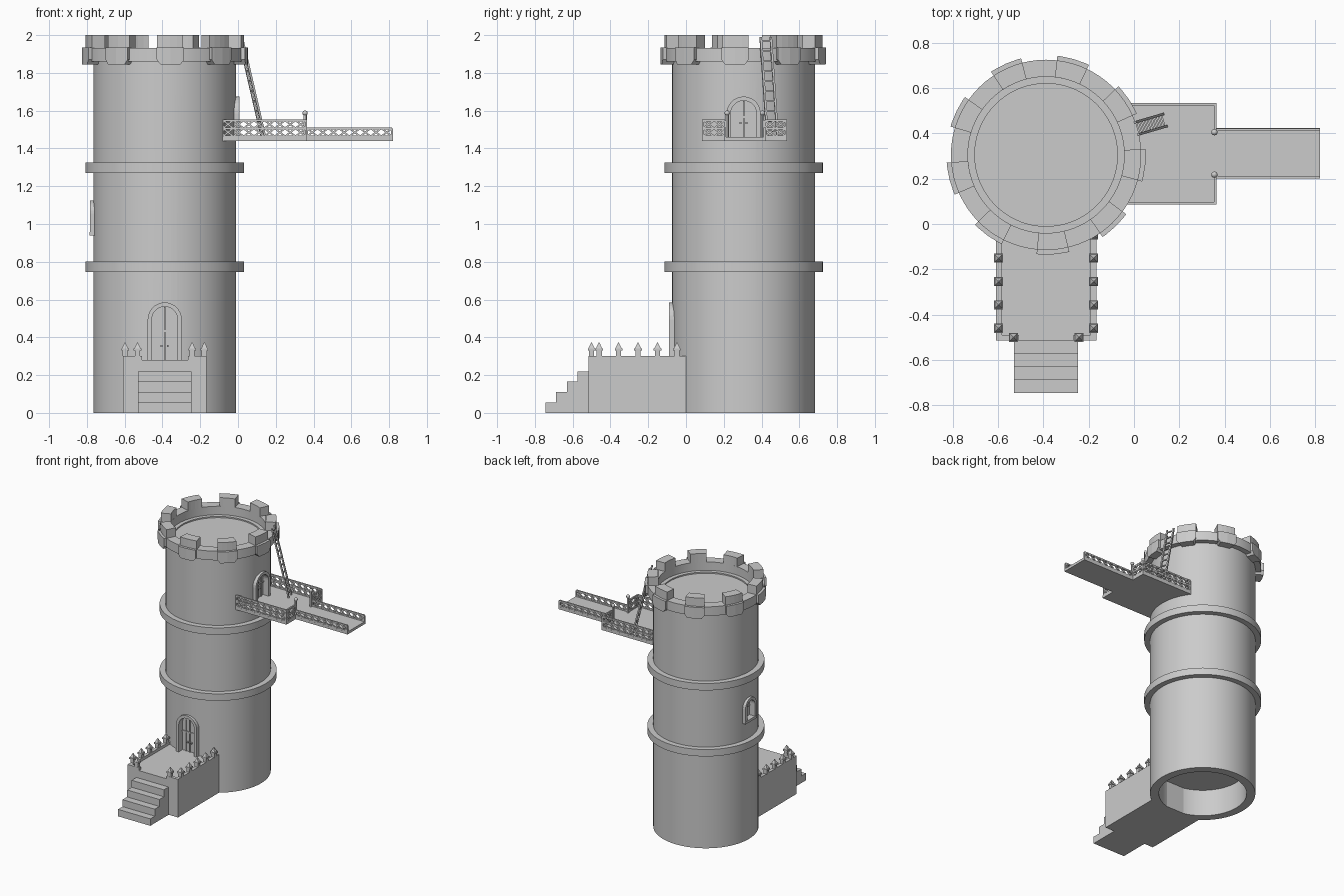
import bpy, bmesh, math
from mathutils import Vector, Matrix

cube = bpy.data.objects.get("Cube")
if cube:
    bpy.data.objects.remove(cube, do_unlink=True)

stone = bpy.data.materials.new("grey stone")
stone.use_nodes = True
GREY = (0.6, 0.6, 0.6, 1)
stone.diffuse_color = GREY
stone.node_tree.nodes["Principled BSDF"].inputs["Base Color"].default_value = GREY

AXIS = Matrix.Translation((-0.388, 0.305, 0))
R = 0.378


def finish(name, bm, matrix=Matrix.Identity(4), smooth=False):
    bmesh.ops.recalc_face_normals(bm, faces=bm.faces[:])
    mesh = bpy.data.meshes.new(name)
    bm.to_mesh(mesh)
    bm.free()
    mesh.materials.append(stone)
    obj = bpy.data.objects.new(name, mesh)
    obj.matrix_world = matrix
    bpy.context.collection.objects.link(obj)
    if smooth:
        bpy.ops.object.select_all(action='DESELECT')
        obj.select_set(True)
        bpy.context.view_layer.objects.active = obj
        bpy.ops.object.shade_smooth_by_angle(angle=math.radians(30))
    return obj


def add_box(bm, x0, x1, y0, y1, z0, z1):
    m = Matrix.Translation(((x0 + x1) / 2, (y0 + y1) / 2, (z0 + z1) / 2))
    bmesh.ops.create_cube(bm, size=1, matrix=m @ Matrix.Diagonal((x1 - x0, y1 - y0, z1 - z0, 1)))


def add_beam(bm, a, b, w):
    a, b = Vector(a), Vector(b)
    turn = (b - a).to_track_quat('Z', 'Y').to_matrix().to_4x4()
    m = Matrix.Translation((a + b) / 2) @ turn
    bmesh.ops.create_cube(bm, size=1, matrix=m @ Matrix.Diagonal((w, w, (b - a).length, 1)))


def box(name, *dims):
    bm = bmesh.new()
    add_box(bm, *dims)
    return finish(name, bm)


def lathe(name, profile, closed=True):
    """Turn a (radius, z) outline around the tower axis."""
    bm = bmesh.new()
    n = 72
    rings = [[bm.verts.new((r * math.cos(math.tau * i / n), r * math.sin(math.tau * i / n), z))
              for r, z in profile] for i in range(n)]
    m = len(profile)
    for i in range(n):
        a, b = rings[i], rings[(i + 1) % n]
        for j in range(m if closed else m - 1):
            k = (j + 1) % m
            bm.faces.new((a[j], b[j], b[k], a[k]))
    if not closed:
        bm.faces.new([r[0] for r in rings])
        bm.faces.new([r[-1] for r in rings])
    return finish(name, bm, AXIS, True)


def ring(name, r0, r1, z0, z1):
    return lathe(name, [(r0, z0), (r1, z0), (r1, z1), (r0, z1)])


def arc_block(name, mid, stations, r0, r1, z1):
    """Curved block; stations give (angle offset, bottom height) in degrees."""
    bm = bmesh.new()
    sections = []
    for off, z0 in stations:
        a = math.radians(mid + off)
        sections.append([bm.verts.new((r * math.cos(a), r * math.sin(a), z))
                         for r, z in ((r0, z0), (r1, z0), (r1, z1), (r0, z1))])
    for a, b in zip(sections, sections[1:]):
        for j in range(4):
            bm.faces.new((a[j], b[j], b[j - 3], a[j - 3]))
    bm.faces.new(sections[0])
    bm.faces.new(sections[-1])
    return finish(name, bm, AXIS)


def arch(half, z0, z1, n=14):
    """Round-topped outline in x and z."""
    spring = z1 - half
    top = [(half * math.cos(math.pi * i / n), spring + half * math.sin(math.pi * i / n))
           for i in range(n + 1)]
    return [(half, z0)] + top + [(-half, z0)]


def prism(name, outline, y0, y1, matrix):
    bm = bmesh.new()
    face = bm.faces.new([bm.verts.new((x, y0, z)) for x, z in outline])
    out = bmesh.ops.extrude_face_region(bm, geom=[face])
    bmesh.ops.translate(bm, vec=(0, y1 - y0, 0),
                        verts=[v for v in out["geom"] if isinstance(v, bmesh.types.BMVert)])
    return finish(name, bm, matrix)


# Tower shell, bands and floors
wall = ring("tower_wall", 0.315, R, 0, 1.865)
for label, z in (("lower", 0.747), ("upper", 1.27)):
    ring(label + "_band", 0.37, 0.42, z, z + 0.055)
lathe("ground_floor", [(0.32, 0.21), (0.32, 0.27)], False)
lathe("roof_floor", [(0.32, 1.80), (0.32, 1.855)], False)

# Parapet with nine merlons
ring("parapet", 0.345, 0.42, 1.86, 1.932)
for i in range(9):
    mid = -6 + 40 * i
    arc_block("merlon", mid, [(o, 1.93) for o in (-9.5, -5, 0, 5, 9.5)], 0.345, 0.42, 2.0)
    arc_block("corbel", mid, [(-9.5, 1.87), (-7, 1.845), (0, 1.845), (7, 1.845), (9.5, 1.87)],
              0.375, 0.44, 1.934)


def opening(name, angle, half, z0, z1, door):
    """Arched recess in the wall with a frame and a door or window in it."""
    m = AXIS @ Matrix.Rotation(math.radians(angle), 4, 'Z')
    inner_half = half - 0.022
    inner = arch(inner_half, z0, z1 - 0.022)
    cutter = prism(name + "_cutter", inner, -R - 0.1, -0.25, m)
    cutter.hide_render = True
    mod = wall.modifiers.new(name, 'BOOLEAN')
    mod.operation, mod.object, mod.solver = 'DIFFERENCE', cutter, 'EXACT'
    bpy.context.view_layer.objects.active = wall
    bpy.ops.object.modifier_apply(modifier=name)
    bpy.data.objects.remove(cutter, do_unlink=True)

    prism(name + "_frame", arch(half, z0, z1) + inner[::-1], -R - 0.018, -R + 0.03, m)
    back = -R + 0.03
    prism(name + "_panel", arch(inner_half + 0.005, z0 - 0.005, z1 - 0.017), back, back + 0.02, m)
    bm = bmesh.new()
    add_box(bm, -0.004, 0.004, back - 0.009, back, z0, z1 - 0.024)
    zm = (z0 + z1) / 2
    add_box(bm, -inner_half, inner_half, back - 0.007, back, zm - 0.005, zm + 0.005)
    if door:
        for s in (-1, 1):
            add_box(bm, s * 0.035 - 0.003, s * 0.035 + 0.003, back - 0.006, back, z0, z1 - 0.06)
            add_box(bm, s * 0.016 - 0.005, s * 0.016 + 0.005, back - 0.015, back,
                    z0 + 0.07, z0 + 0.08)
    else:
        add_box(bm, -half, half, -R - 0.02, back, z0 - 0.012, z0 + 0.008)
    finish(name + "_bars", bm, m)


opening("front_door", 0, 0.09, 0.28, 0.585, True)
opening("balcony_door", 90, 0.09, 1.46, 1.675, True)
opening("side_window", -90, 0.07, 0.95, 1.125, False)

# Porch, kerbs and steps
X0, X1, YF = -0.608, -0.166, -0.515
box("porch", X0, X1, YF, 0.0, 0, 0.28)
for a, b, c in ((X0, X0 + 0.025, X0 + 0.1), (X1, X1 - 0.025, X1 - 0.1)):
    box("side_kerb", min(a, b), max(a, b), YF, 0.0, 0.28, 0.302)
    box("front_kerb", min(a, c), max(a, c), YF, YF + 0.025, 0.28, 0.302)
for i in range(4):
    box("step", -0.53, -0.247, -0.745 + 0.057 * i, YF, 0, 0.055 * (i + 1))


# Kerb posts with pointed caps
def post(x, y):
    bm = bmesh.new()
    add_box(bm, x - 0.014, x + 0.014, y - 0.014, y + 0.014, 0.3, 0.335)
    add_box(bm, x - 0.02, x + 0.02, y - 0.02, y + 0.02, 0.33, 0.342)
    m = Matrix.Translation((x, y, 0.357)) @ Matrix.Rotation(math.pi / 4, 4, 'Z')
    bmesh.ops.create_cone(bm, cap_ends=True, segments=4, radius1=0.024, radius2=0.002,
                          depth=0.032, matrix=m)
    finish("kerb_post", bm)


for x in (-0.598, -0.178):
    for i in range(5):
        post(x, -0.46 + 0.103 * i)
for x in (-0.532, -0.243):
    post(x, -0.5)

# Balcony and gangway decks
box("balcony_deck", -0.085, 0.365, 0.085, 0.535, 1.44, 1.46)
box("gangway_deck", 0.365, 0.82, 0.2, 0.423, 1.44, 1.46)


def lattice(name, a, b, rows):
    """Railing of crossed bars between two deck points."""
    bm = bmesh.new()
    a, b = Vector((*a, 1.464)), Vector((*b, 1.464))
    up = Vector((0, 0, 0.0425))
    cells = max(2, round((b - a).length / 0.053))
    for r in range(rows + 1):
        add_beam(bm, a + up * r, b + up * r, 0.011)
    for r in range(rows):
        for i in range(cells):
            p, q = a.lerp(b, i / cells) + up * r, a.lerp(b, (i + 1) / cells) + up * r
            add_beam(bm, p, q + up, 0.009)
            add_beam(bm, q, p + up, 0.009)
    for end in (a, b):
        add_beam(bm, end - Vector((0, 0, 0.005)), end + up * rows, 0.011)
    finish(name, bm)


for edge, gate in ((0.091, 0.206), (0.529, 0.417)):
    lattice("balcony_side_rail", (-0.08, edge), (0.359, edge), 2)
    lattice("balcony_end_rail", (0.359, edge), (0.359, gate), 2)
    lattice("gangway_rail", (0.365, gate), (0.815, gate), 1)
    # Round gate post with a ball on top
    y = gate + (0.012 if gate < 0.3 else -0.012)
    bm = bmesh.new()
    bmesh.ops.create_cone(bm, cap_ends=True, segments=12, radius1=0.009, radius2=0.009,
                          depth=0.13, matrix=Matrix.Translation((0.355, y, 1.52)))
    bmesh.ops.create_uvsphere(bm, u_segments=12, v_segments=8, radius=0.014,
                              matrix=Matrix.Translation((0.355, y, 1.587)))
    finish("gate_post", bm, smooth=True)

# Ladder leaning on the parapet
bm = bmesh.new()
foot, head = Vector((0.135, 0.458, 1.46)), Vector((0.012, 0.422, 1.99))
side = Vector((-0.28, 0.96, 0)) * 0.028
for s in (-1, 1):
    add_beam(bm, foot + side * s, head + side * s, 0.011)
for i in range(10):
    p = foot.lerp(head, (i + 0.6) / 10)
    add_beam(bm, p - side, p + side, 0.008)
finish("ladder", bm)
